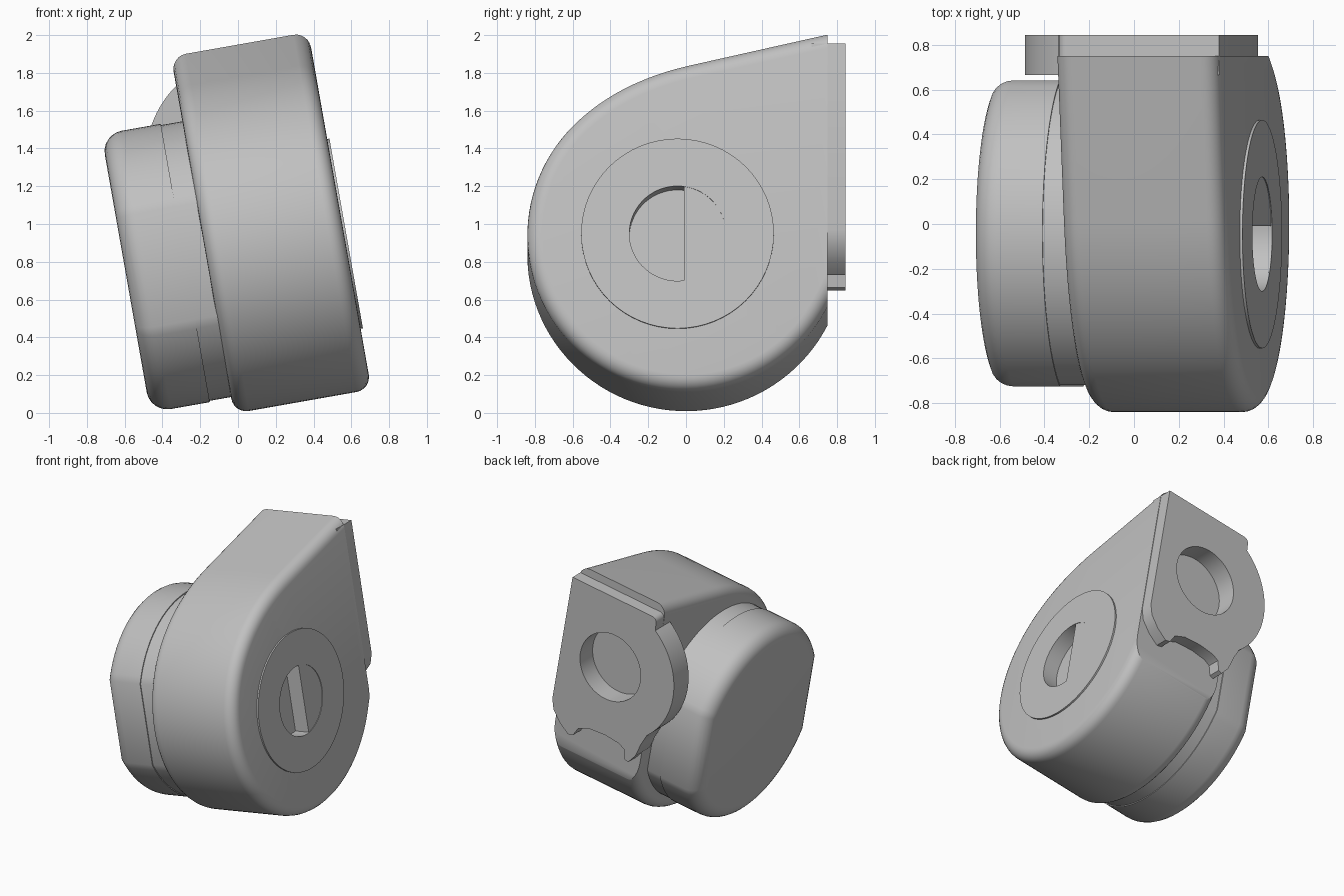
import bpy, bmesh, math
from mathutils import Vector

cube = bpy.data.objects.get("Cube")
if cube:
    bpy.data.objects.remove(cube, do_unlink=True)

TILT = math.radians(-10)      # whole housing leans about the y axis
grey = bpy.data.materials.new("plain grey")
grey.use_nodes = True
grey.diffuse_color = (0.53, 0.53, 0.53, 1)
grey.node_tree.nodes["Principled BSDF"].inputs["Base Color"].default_value = grey.diffuse_color


def arc(cx, cy, r, a0, a1, n):
    """Points along an arc, angles in degrees."""
    angles = [math.radians(a0 + (a1 - a0) * i / n) for i in range(n + 1)]
    return [(cx + r * math.cos(a), cy + r * math.sin(a)) for a in angles]


def prism(name, pts, lo, hi, axis="x", bevel=0, ends=(), cut_y=None):
    """Extrude a profile along x or y, round the outline of some ends, trim the back."""
    def place(p, d):
        return (d, p[0], p[1]) if axis == "x" else (p[0], d, p[1])
    bm = bmesh.new()
    rings = [[bm.verts.new(place(p, d)) for p in pts] for d in (lo, hi)]
    bm.faces.new(rings[0])
    bm.faces.new(rings[1])
    n = len(pts)
    for i in range(n):
        j = (i + 1) % n
        bm.faces.new((rings[0][i], rings[0][j], rings[1][j], rings[1][i]))
    bmesh.ops.recalc_face_normals(bm, faces=bm.faces)
    if bevel:
        edges = [e for e in bm.edges
                 if any(all(abs(v.co.x - d) < 1e-5 for v in e.verts) for d in ends)]
        bmesh.ops.bevel(bm, geom=edges, offset=bevel, segments=6, profile=0.5,
                        affect="EDGES", clamp_overlap=False)
    if cut_y is not None:
        cut = bmesh.ops.bisect_plane(bm, geom=bm.verts[:] + bm.edges[:] + bm.faces[:],
                                     plane_co=Vector((0, cut_y, 0)),
                                     plane_no=Vector((0, 1, 0)), clear_outer=True)
        bmesh.ops.contextual_create(
            bm, geom=[g for g in cut["geom_cut"] if isinstance(g, bmesh.types.BMEdge)])
        bmesh.ops.recalc_face_normals(bm, faces=bm.faces)
    mesh = bpy.data.meshes.new(name)
    bm.to_mesh(mesh)
    bm.free()
    mesh.materials.append(grey)
    obj = bpy.data.objects.new(name, mesh)
    bpy.context.collection.objects.link(obj)
    obj.rotation_euler = (0, TILT, 0)
    return obj


def activate(obj):
    bpy.ops.object.select_all(action="DESELECT")
    obj.select_set(True)
    bpy.context.view_layer.objects.active = obj


def carve(obj, cutters):
    bpy.context.view_layer.update()
    activate(obj)
    for c in cutters:
        c.hide_render = True
        mod = obj.modifiers.new("carve", "BOOLEAN")
        mod.operation, mod.solver, mod.object = "DIFFERENCE", "EXACT", c
        bpy.ops.object.modifier_apply(modifier=mod.name)


def flat_sided(cy, cz, r, half):
    """Circle with its two y sides cut flat."""
    a = math.degrees(math.acos(half / r))
    return arc(cy, cz, r, a, 180 - a, 32) + arc(cy, cz, r, 180 + a, 360 - a, 32)


# Main housing: round drum with a sloping top and a flat back
start, ctrl, end = (-0.594, 1.434), (-0.361, 1.667), (0.02, 1.754)
shoulder = []
for i in range(1, 13):
    t = i / 12
    shoulder.append(tuple((1 - t) ** 2 * s + 2 * t * (1 - t) * c + t * t * e
                          for s, c, e in zip(start, ctrl, end)))
profile = arc(0, 0.84, 0.84, 333, 135, 60) + shoulder + [(1.0, 1.977), (1.0, 0.95)]
housing = prism("main_housing", profile, -0.022, 0.717, bevel=0.08,
                ends=(-0.022, 0.717), cut_y=0.75)

# Round side cover with a shallow seat and a half-moon pocket
hub = (-0.045, 0.836)
cover = prism("side_cover", arc(*hub, 0.51, 0, 354.375, 63), 0.69, 0.729)
seat_cut = prism("seat_cutter", arc(*hub, 0.255, 0, 354, 59), 0.725, 0.8)
pocket_cut = prism("pocket_cutter", arc(*hub, 0.255, 82, 278, 32), 0.61, 0.8)
carve(cover, [seat_cut, pocket_cut])
carve(housing, [pocket_cut])

# End cap and the collar that joins it to the housing
cap = prism("end_cap", flat_sided(-0.042, 0.83, 0.748, 0.683), -0.457, -0.137,
            bevel=0.11, ends=(-0.457,))
collar = prism("collar", flat_sided(-0.042, 0.83, 0.741, 0.676), -0.15, 0.03)

# Back mounting plate: square on one side, round on the other, clipped below
bore = (0.29, 1.315)
outline = [(0.714, 1.86), (0.714, 0.86), (0.69, 0.78), (0.62, 0.70), (0.54, 0.645),
           (0.50, 0.655), (0.466, 0.726), (0.38, 0.765), (0.24, 0.777), (0.12, 0.765),
           (0.07, 0.74), (0.05, 0.665), (0.02, 0.655), (-0.03, 0.73), (-0.06, 0.84)]
outline += arc(*bore, 0.545, 225, 125, 32)
outline += arc(0.02, 1.82, 0.04, 190, 90, 6)
plate = prism("mounting_plate", outline, 0.665, 0.845, axis="y")
bore_cut = prism("bore_cutter", arc(*bore, 0.26, 0, 354.375, 63), 0.69, 0.9, axis="y")
carve(plate, [bore_cut])
carve(housing, [bore_cut])

# Remove cutters, then shade
for c in (seat_cut, pocket_cut, bore_cut):
    bpy.data.objects.remove(c, do_unlink=True)
for obj in (housing, cover, cap, collar, plate):
    activate(obj)
    bpy.ops.object.shade_smooth_by_angle(angle=math.radians(30))
